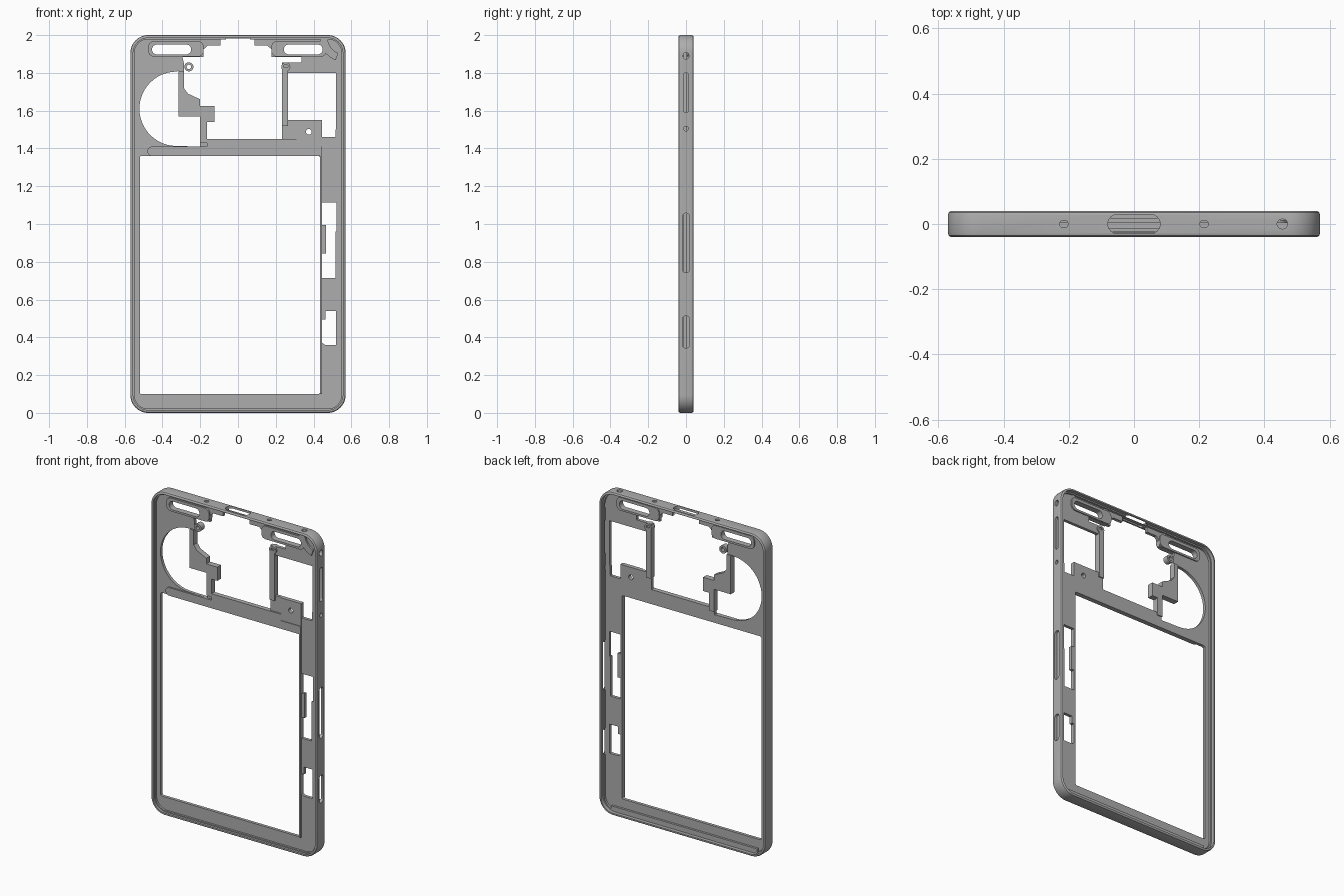
import bpy, bmesh
from math import pi, cos, sin, radians
from mathutils import Matrix

cube = bpy.data.objects.get("Cube")
if cube:
    bpy.data.objects.remove(cube)

grey = bpy.data.materials.new("frame grey")
grey.use_nodes = True
grey.diffuse_color = (0.42, 0.42, 0.42, 1)
grey.node_tree.nodes["Principled BSDF"].inputs["Base Color"].default_value = (0.42, 0.42, 0.42, 1)

HALF_W, HALF_H, RADIUS = 0.57, 1.0, 0.095


def add_object(name, mesh):
    mesh.materials.clear()
    mesh.materials.append(grey)
    ob = bpy.data.objects.new(name, mesh)
    bpy.context.collection.objects.link(ob)
    return ob


def smooth(ob):
    bpy.ops.object.select_all(action='DESELECT')
    ob.select_set(True)
    bpy.context.view_layer.objects.active = ob
    bpy.ops.object.shade_smooth_by_angle(angle=radians(30))


def arc(cx, cz, r, start, end, steps=10):
    return [(cx + r * cos(radians(start + (end - start) * i / steps)),
             cz + r * sin(radians(start + (end - start) * i / steps))) for i in range(steps + 1)]


def rounded(x0, x1, z0, z1, r, steps=8):
    return (arc(x1 - r, z1 - r, r, 0, 90, steps) + arc(x0 + r, z1 - r, r, 90, 180, steps)
            + arc(x0 + r, z0 + r, r, 180, 270, steps) + arc(x1 - r, z0 + r, r, 270, 360, steps))


def box(x0, x1, z0, z1):
    return [(x0, z0), (x1, z0), (x1, z1), (x0, z1)]


def circle(x, z, r):
    return arc(x, z, r, 0, 345, 23)


def sheet(name, front, back, outline, holes=()):
    """Flat plate from an outline with holes, spanning front..back in y."""
    curve = bpy.data.curves.new(name, 'CURVE')
    curve.dimensions = '2D'
    curve.fill_mode = 'BOTH'
    curve.extrude = (back - front) / 2
    for loop in [outline, *holes]:
        spline = curve.splines.new('POLY')
        spline.points.add(len(loop) - 1)
        for point, (x, z) in zip(spline.points, loop):
            point.co = (x, z, 0, 1)
        spline.use_cyclic_u = True
    temp = bpy.data.objects.new(name + " curve", curve)
    bpy.context.collection.objects.link(temp)
    bpy.context.view_layer.update()
    mesh = bpy.data.meshes.new_from_object(temp.evaluated_get(bpy.context.evaluated_depsgraph_get()))
    bpy.data.objects.remove(temp)
    mesh.transform(Matrix.Translation((0, (front + back) / 2, 0)) @ Matrix.Rotation(pi / 2, 4, 'X'))
    ob = add_object(name, mesh)
    smooth(ob)
    return ob


# Outer rim: a closed section (inset, y) swept round a rounded rectangle
section = [(0.008, -0.04), (0.002, -0.036), (0, -0.029), (0, 0.029), (0.002, 0.036), (0.008, 0.04),
           (0.014, 0.04), (0.014, 0.018), (0.022, 0.018), (0.022, -0.026), (0.015, -0.026), (0.015, -0.04)]
bm = bmesh.new()
rings = []
for inset, y in section:
    loop = rounded(inset - HALF_W, HALF_W - inset, inset, 2 * HALF_H - inset, RADIUS - inset, 12)
    rings.append([bm.verts.new((x, y, z)) for x, z in loop])
count = len(rings[0])
for k, ring in enumerate(rings):
    nxt = rings[(k + 1) % len(rings)]
    for i in range(count):
        j = (i + 1) % count
        bm.faces.new((ring[i], ring[j], nxt[j], nxt[i]))
bmesh.ops.recalc_face_normals(bm, faces=bm.faces)
mesh = bpy.data.meshes.new("outer_rim")
bm.to_mesh(mesh)
bm.free()
rim = add_object("outer_rim", mesh)


# Openings through the right-hand and top walls
def cut_wall(name, centre, length, width, top=False):
    half, r = length / 2, width / 2 * 0.98
    cutter = sheet(name, -0.04, 0.04, rounded(-r, r, -half, half, r))
    if top:
        turn = Matrix.Translation((centre, 0, 2)) @ Matrix.Rotation(pi / 2, 4, 'Y') @ Matrix.Rotation(pi / 2, 4, 'Z')
        turn = Matrix.Translation((centre, 0, 2)) @ Matrix(((0, 0, 1, 0), (1, 0, 0, 0), (0, 1, 0, 0), (0, 0, 0, 1)))
    else:
        turn = Matrix.Translation((HALF_W, 0, centre)) @ Matrix.Rotation(pi / 2, 4, 'Z')
    cutter.data.transform(turn)
    bm = bmesh.new()
    bm.from_mesh(cutter.data)
    bmesh.ops.remove_doubles(bm, verts=bm.verts, dist=0.0001)
    bmesh.ops.recalc_face_normals(bm, faces=bm.faces)
    bm.to_mesh(cutter.data)
    bm.free()
    cutter.hide_render = True
    cutter.hide_viewport = True
    mod = rim.modifiers.new(name, 'BOOLEAN')
    mod.operation = 'DIFFERENCE'
    mod.solver = 'EXACT'
    mod.object = cutter
    return cutter


cutters = [cut_wall("side_opening_cutter", z, length, width) for z, length, width in
           [(1.89, 0.036, 0.03), (1.695, 0.21, 0.028), (1.505, 0.025, 0.024),
            (0.9, 0.315, 0.04), (0.428, 0.17, 0.04)]]
cutters += [cut_wall("top_opening_cutter", x, length, width, True) for x, length, width in
            [(0, 0.16, 0.06), (-0.215, 0.026, 0.022), (0.215, 0.026, 0.022), (0.455, 0.032, 0.03)]]
bpy.context.view_layer.update()
result = bpy.data.meshes.new_from_object(rim.evaluated_get(bpy.context.evaluated_depsgraph_get()))
rim.modifiers.clear()
rim.data = result
for cutter in cutters:
    bpy.data.objects.remove(cutter)
smooth(rim)

# Outlines of the openings in the inner plate
battery_window = rounded(-0.52, 0.435, 0.10, 1.36, 0.01, 3)
round_window = ([(-0.2, 1.41), (-0.2, 1.57), (-0.315, 1.57), (-0.315, 1.81)]
                + arc(-0.325, 1.61, 0.197, 90, 270, 24))
centre_window = [(-0.092, 1.983), (0.088, 1.983), (0.088, 1.945), (0.155, 1.945), (0.177, 1.925),
                 (0.177, 1.885), (0.335, 1.885), (0.335, 1.855), (0.232, 1.855), (0.232, 1.45),
                 (-0.165, 1.45), (-0.165, 1.54), (-0.125, 1.54), (-0.125, 1.625), (-0.2, 1.625),
                 (-0.2, 1.66), (-0.265, 1.69), (-0.287, 1.72), (-0.287, 1.855), (-0.295, 1.885),
                 (-0.182, 1.885), (-0.182, 1.925), (-0.16, 1.945), (-0.092, 1.945)]
right_window = [(0.266, 1.80), (0.52, 1.80), (0.52, 1.54), (0.515, 1.46), (0.446, 1.46),
                (0.446, 1.55), (0.266, 1.55)]
upper_port = [(0.446, 1.115), (0.522, 1.115), (0.522, 0.96), (0.515, 0.96), (0.515, 0.715),
              (0.446, 0.715), (0.446, 0.845), (0.466, 0.845), (0.466, 0.995), (0.446, 0.995)]
lower_port = [(0.462, 0.54), (0.52, 0.54), (0.52, 0.36), (0.462, 0.36), (0.446, 0.37),
              (0.446, 0.495), (0.462, 0.495)]
left_slot = rounded(-0.455, -0.248, 1.898, 1.95, 0.025)
right_slot = rounded(0.243, 0.448, 1.898, 1.95, 0.025)

# Inner plate
sheet("inner_plate", -0.014, 0.005, rounded(-0.555, 0.555, 0.015, 1.985, 0.08),
      [battery_window, round_window, centre_window, right_window, upper_port, lower_port,
       left_slot, right_slot, circle(0.375, 1.488, 0.015)])

# Raised ribs and pads on the front of the plate
FRONT = -0.024
sheet("battery_top_rib", FRONT, -0.013, arc(-0.455, 1.385, 0.025, 90, 270) + [(0.445, 1.36), (0.445, 1.41)])
sheet("battery_side_rib", FRONT, -0.013, box(0.435, 0.445, 0.10, 1.36))
sheet("centre_side_rib", FRONT, 0.012, box(0.232, 0.266, 1.52, 1.83))
sheet("centre_bottom_rib", FRONT, -0.013, box(-0.165, 0.31, 1.41, 1.45))
sheet("step_rib", FRONT, 0.012, [(-0.2, 1.43), (-0.165, 1.43), (-0.165, 1.54), (-0.125, 1.54), (-0.125, 1.625),
                                 (-0.2, 1.625), (-0.2, 1.66), (-0.265, 1.69), (-0.287, 1.72), (-0.287, 1.81),
                                 (-0.315, 1.81), (-0.315, 1.57), (-0.2, 1.57)])
sheet("screw_pad", -0.02, -0.013, box(0.31, 0.446, 1.41, 1.55), [circle(0.375, 1.488, 0.015)])
sheet("left_slot_surround", FRONT, 0.012, rounded(-0.475, -0.182, 1.886, 1.968, 0.03), [left_slot])
sheet("right_slot_surround", FRONT, 0.012, rounded(0.177, 0.468, 1.886, 1.968, 0.03), [right_slot])
sheet("corner_strip", FRONT, -0.013, arc(0.56, 1.985, 0.125, 180, 250) + arc(0.56, 1.985, 0.085, 250, 180))

# Screw bosses beside the centre opening
for side, x in (("left", -0.26), ("right", 0.253)):
    sheet(side + "_screw_boss", FRONT, 0.012, circle(x, 1.832, 0.024), [circle(x, 1.832, 0.012)])

# Ledge along the bottom of the back
sheet("back_bottom_ledge", 0.004, 0.018, box(-0.5, 0.5, 0.015, 0.045))
